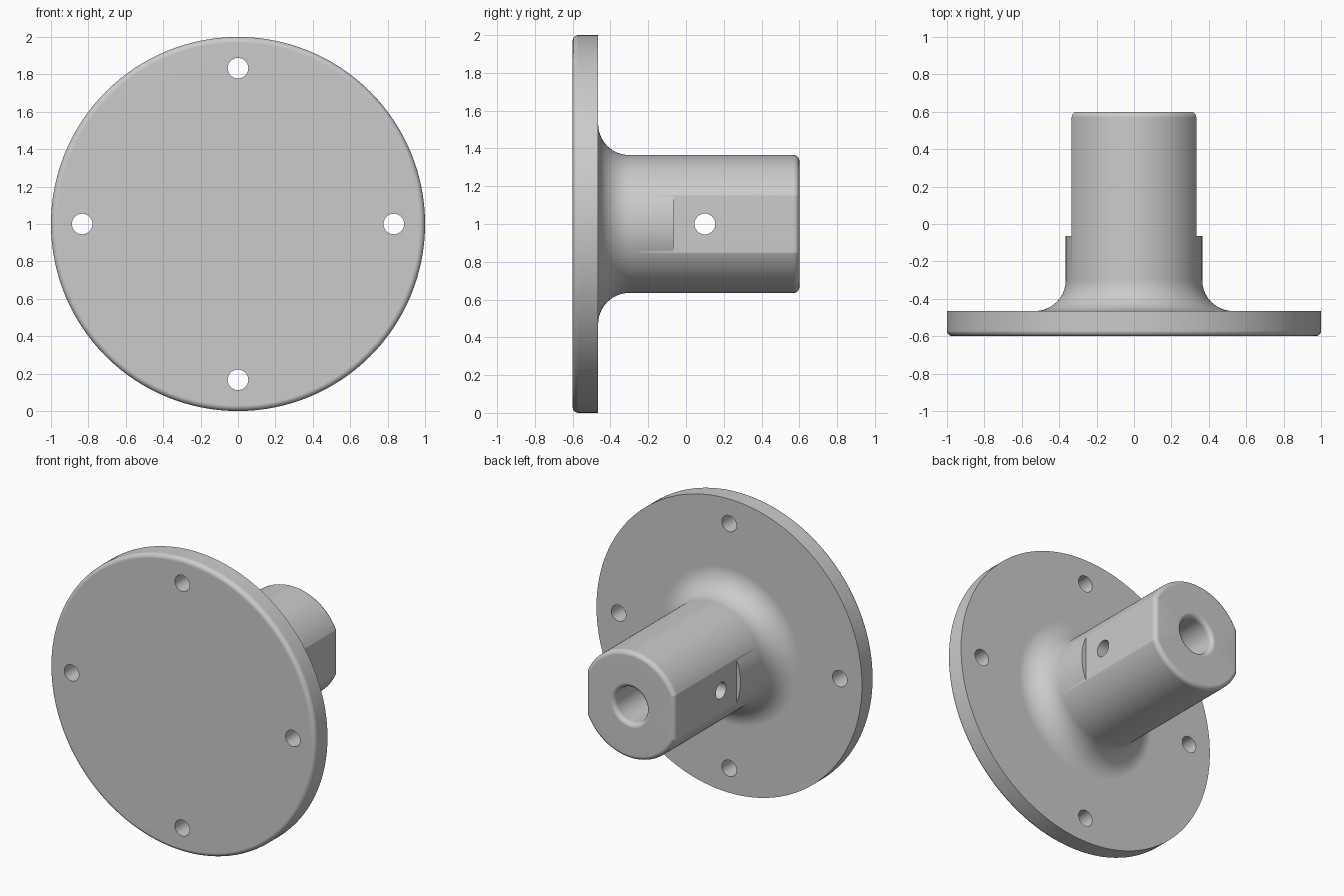
import bpy, bmesh
from math import pi, sin, cos, radians
from mathutils import Vector, Matrix

cube = bpy.data.objects.get("Cube")
if cube:
    bpy.data.objects.remove(cube, do_unlink=True)

CENTRE = Vector((0, 0, 1))
HUB_R, FLAT_X, BACK, PLATE_Y, FRONT = 0.365, 0.333, 0.6, -0.465, -0.6
EDGE = 0.03          # small edge rounding
HOLE_R = 0.055

grey = bpy.data.materials.new("machined_grey")
grey.use_nodes = True
colour = (0.6, 0.6, 0.6, 1)
grey.diffuse_color = colour
grey.node_tree.nodes["Principled BSDF"].inputs["Base Color"].default_value = colour


def arc(cx, cy, radius, start, end, steps):
    """Points along an arc, angles in degrees."""
    angles = [radians(start + (end - start) * i / steps) for i in range(steps + 1)]
    return [(cx + radius * cos(a), cy + radius * sin(a)) for a in angles]


def make_object(name, bm):
    bmesh.ops.recalc_face_normals(bm, faces=bm.faces)
    mesh = bpy.data.meshes.new(name)
    bm.to_mesh(mesh)
    bm.free()
    mesh.materials.append(grey)
    obj = bpy.data.objects.new(name, mesh)
    bpy.context.collection.objects.link(obj)
    return obj


def lathe(name, profile, steps):
    """Spin (radius, y) points about the y axis of the part."""
    bm = bmesh.new()
    verts = [bm.verts.new((r, y, CENTRE.z)) for r, y in profile]
    edges = [bm.edges.new(pair) for pair in zip(verts, verts[1:])]
    bmesh.ops.spin(bm, geom=verts + edges, cent=CENTRE, axis=(0, 1, 0),
                   angle=2 * pi, steps=steps)
    bmesh.ops.remove_doubles(bm, verts=bm.verts, dist=1e-5)
    return make_object(name, bm)


def hole_cutter(name, centre, axis, depth):
    bm = bmesh.new()
    turn = Vector((0, 0, 1)).rotation_difference(Vector(axis)).to_matrix().to_4x4()
    bmesh.ops.create_cone(bm, cap_ends=True, segments=40, radius1=HOLE_R,
                          radius2=HOLE_R, depth=depth,
                          matrix=Matrix.Translation(centre) @ turn)
    return make_object(name, bm)


def flat_cutter(name, side):
    """Side cut whose inner face rounds over at the hub end."""
    profile = [(0.5, -0.065), (FLAT_X, -0.065)]
    profile += arc(FLAT_X - EDGE, BACK - EDGE, EDGE, 0, 90, 6)
    profile += [(FLAT_X - EDGE, BACK + 0.1), (0.5, BACK + 0.1)]
    bm = bmesh.new()
    face = bm.faces.new([bm.verts.new((side * x, y, 0.7)) for x, y in profile])
    top = bmesh.ops.extrude_face_region(bm, geom=[face])["geom"]
    bmesh.ops.translate(bm, vec=(0, 0, 0.6),
                        verts=[v for v in top if isinstance(v, bmesh.types.BMVert)])
    return make_object(name, bm)


# Flange, flared neck, hub and blind bore as one turned profile
FLARE, BORE_R = 0.165, 0.12
profile = [(0, FRONT)]
profile += arc(1 - EDGE, FRONT + EDGE, EDGE, -90, 0, 6)
profile += [(1, PLATE_Y)]
profile += arc(HUB_R + FLARE, PLATE_Y + FLARE, FLARE, 270, 180, 14)
profile += arc(HUB_R - EDGE, BACK - EDGE, EDGE, 0, 90, 6)
profile += arc(BORE_R + EDGE, BACK - EDGE, EDGE, 90, 180, 6)
profile += [(BORE_R, -0.2), (0, -0.2)]
body = lathe("flanged_hub", profile, 128)

# Two flats, a cross hole and four bolt holes
cutters = [flat_cutter("flat_cutter_left", 1), flat_cutter("flat_cutter_right", -1),
           hole_cutter("cross_hole_cutter", CENTRE + Vector((0, 0.1, 0)), (1, 0, 0), 1)]
for i in range(4):
    a = i * pi / 2
    spot = CENTRE + Vector((0.833 * cos(a), -0.53, 0.833 * sin(a)))
    cutters.append(hole_cutter("bolt_hole_cutter", spot, (0, 1, 0), 0.4))

bpy.ops.object.select_all(action="DESELECT")
body.select_set(True)
bpy.context.view_layer.objects.active = body
for cutter in cutters:
    cutter.hide_render = True
    cut = body.modifiers.new(cutter.name, "BOOLEAN")
    cut.operation = "DIFFERENCE"
    cut.solver = "EXACT"
    cut.object = cutter
    bpy.ops.object.modifier_apply(modifier=cut.name)
    bpy.data.objects.remove(cutter, do_unlink=True)

# Smooth rounded surfaces, crisp machined edges
bpy.ops.object.shade_smooth_by_angle(angle=radians(30))
normals = body.modifiers.new("even_shading", "WEIGHTED_NORMAL")
normals.keep_sharp = True
